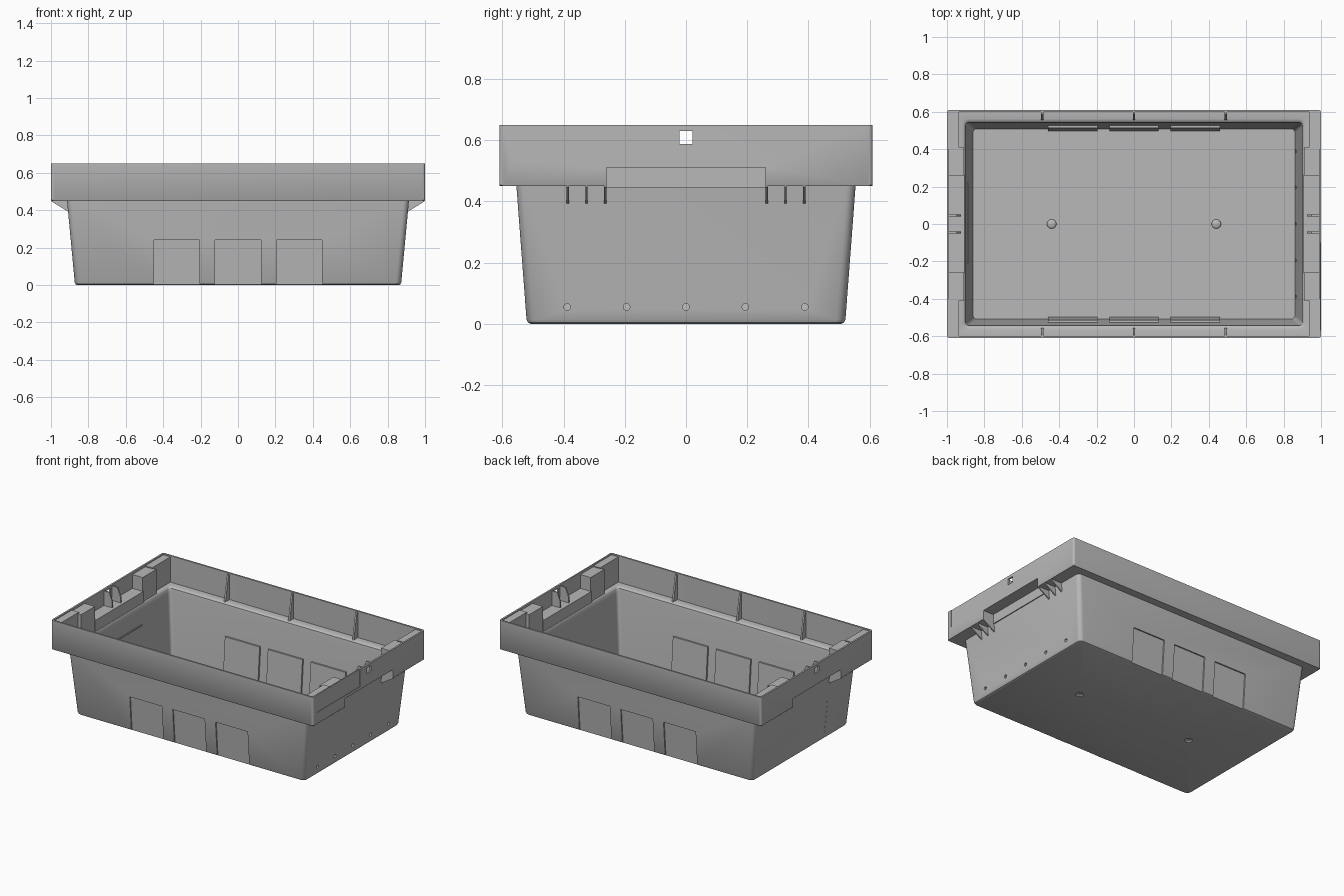
import bpy, bmesh, math
from mathutils import Matrix, Vector

cube = bpy.data.objects.get("Cube")
if cube:
    bpy.data.objects.remove(cube, do_unlink=True)

grey = bpy.data.materials.new("grey plastic")
grey.use_nodes = True
colour = (0.48, 0.48, 0.48, 1)
grey.diffuse_color = colour
grey.node_tree.nodes["Principled BSDF"].inputs["Base Color"].default_value = colour


def make(name, bm):
    bmesh.ops.recalc_face_normals(bm, faces=bm.faces)
    mesh = bpy.data.meshes.new(name)
    bm.to_mesh(mesh)
    bm.free()
    mesh.materials.append(grey)
    obj = bpy.data.objects.new(name, mesh)
    bpy.context.collection.objects.link(obj)
    return obj


def prism(bm, axis, points, lo, hi, sx=1, sy=1):
    """Extrude a side profile along x or y, with optional mirroring."""
    rings = []
    for d in (lo, hi):
        cos = [(d, a, z) if axis == "x" else (a, d, z) for a, z in points]
        rings.append([bm.verts.new((x * sx, y * sy, z)) for x, y, z in cos])
    n = len(points)
    bm.faces.new(rings[0])
    bm.faces.new(rings[1])
    for i in range(n):
        j = (i + 1) % n
        bm.faces.new((rings[0][i], rings[0][j], rings[1][j], rings[1][i]))


def box(bm, x0, x1, y0, y1, z0, z1, sx=1, sy=1):
    prism(bm, "y", [(x0, z0), (x1, z0), (x1, z1), (x0, z1)], y0, y1, sx, sy)


def peg(bm, x, y, z, radius, depth):
    turn = Matrix.Translation((x, y, z)) @ Matrix.Rotation(math.pi / 2, 4, "Y")
    bmesh.ops.create_cone(bm, cap_ends=True, segments=16, radius1=radius,
                          radius2=radius, depth=depth, matrix=turn)


def dome(bm, x, z, height):
    bmesh.ops.create_uvsphere(bm, u_segments=20, v_segments=10, radius=1,
                              matrix=Matrix.Translation((x, 0, z))
                              @ Matrix.Diagonal((0.025, 0.025, height, 1)))


def ring(bm, hx, hy, z, r, steps=6):
    """Rounded rectangle loop."""
    verts = []
    for q, (sx, sy) in enumerate([(1, 1), (-1, 1), (-1, -1), (1, -1)]):
        for k in range(steps + 1):
            a = math.pi / 2 * (q + k / steps)
            verts.append(bm.verts.new((sx * (hx - r) + r * math.cos(a),
                                       sy * (hy - r) + r * math.sin(a), z)))
    return verts


def wall_x(z):
    return 0.872 + 0.042 * z / 0.45


def wall_y(z):
    return 0.52 + 0.034 * z / 0.45


THICK = 0.013
ends = (1, -1)
panels = [(-0.45, -0.205), (-0.122, 0.122), (0.205, 0.45)]

# Tub: outside wall, rim, inside ledge and floor in one closed skin
profile = [(0.860, 0.508, 0, 0.03), (0.868, 0.516, 0.004, 0.03),
           (0.873, 0.521, 0.014, 0.03), (wall_x(0.45), wall_y(0.45), 0.45, 0.03),
           (0.998, 0.608, 0.45, 0.014), (1, 0.61, 0.453, 0.014),
           (1, 0.61, 0.65, 0.014), (0.988, 0.598, 0.65, 0.008),
           (0.988, 0.598, 0.468, 0.008), (0.915, 0.562, 0.468, 0.03),
           (0.907, 0.551, 0.465, 0.026), (0.902, 0.544, 0.458, 0.022),
           (wall_x(0.43) - THICK, wall_y(0.43) - THICK, 0.43, 0.02),
           (wall_x(0.02) - THICK, wall_y(0.02) - THICK, 0.02, 0.02)]
bm = bmesh.new()
rings = [ring(bm, *p) for p in profile]
for a, b in zip(rings, rings[1:]):
    for i in range(len(a)):
        j = (i + 1) % len(a)
        bm.faces.new((a[i], a[j], b[j], b[i]))
bm.faces.new(rings[0])
bm.faces.new(rings[-1])
tub = make("tub", bm)

# Cutter: handle openings, rim holes, outside panels, drain holes, label recess
bm = bmesh.new()
for s in ends:
    box(bm, 0.92, 1.05, -0.26, 0.26, 0.42, 0.51, s)
    box(bm, 0.95, 1.05, -0.022, 0.022, 0.588, 0.63, s)
    dome(bm, s * 0.44, 0, 0.008)
    for lo, hi in panels:
        prism(bm, "x", [(wall_y(-0.02) - 0.009, -0.02), (0.58, -0.02),
                        (0.58, 0.24), (wall_y(0.24) - 0.009, 0.24)], lo, hi, 1, s)
for i in range(-2, 3):
    peg(bm, 0.87, i * 0.194, 0.055, 0.011, 0.06)
for i in range(7):
    z = 0.05 + i * 0.035
    peg(bm, -wall_x(z), -0.26, z, 0.005, 0.012)
box(bm, 0.997, 1.02, -0.57, -0.10, 0.53, 0.67)
cutter = make("cutter", bm)
cutter.hide_render = True
cut = tub.modifiers.new("cut", "BOOLEAN")
cut.operation = "DIFFERENCE"
cut.solver = "EXACT"
cut.object = cutter
bpy.ops.object.select_all(action="DESELECT")
bpy.context.view_layer.objects.active = tub
tub.select_set(True)
bpy.ops.object.modifier_apply(modifier=cut.name)
bpy.data.objects.remove(cutter, do_unlink=True)
bpy.ops.object.shade_smooth_by_angle(angle=math.radians(35))

# Raised panels inside the long walls
bm = bmesh.new()
for s in ends:
    for lo, hi in panels:
        face = [(wall_y(z) - THICK + d, z) for z, d in
                ((0.015, 0.002), (0.25, 0.002), (0.25, -0.012), (0.015, -0.012))]
        prism(bm, "x", face, lo - 0.01, hi + 0.01, 1, s)
make("inner_panels", bm)

# Tapered ribs between ledge and rim on the long walls
bm = bmesh.new()
for s in ends:
    for x in (-0.49, 0, 0.49):
        prism(bm, "x", [(0.554, 0.462), (0.6, 0.462), (0.6, 0.642), (0.588, 0.642)],
              x - 0.006, x + 0.006, 1, s)
make("rim_ribs", bm)

# Corner pads and handle posts at both ends
bm = bmesh.new()
for sx in ends:
    for sy in ends:
        box(bm, 0.935, 0.99, 0.40, 0.60, 0.46, 0.642, sx, sy)
        box(bm, 0.91, 0.99, 0.26, 0.41, 0.455, 0.635, sx, sy)
make("end_blocks", bm)

# Handle shelf with its back wall and the two ribs beside the square hole
bm = bmesh.new()
for s in ends:
    box(bm, 0.905, 0.92, -0.265, 0.265, 0.445, 0.54, s)
    box(bm, 0.905, 0.99, -0.265, 0.265, 0.51, 0.54, s)
    for y in (-0.045, 0.045):
        prism(bm, "y", [(0.925, 0.535), (0.99, 0.535), (0.99, 0.64), (0.95, 0.64),
                        (0.925, 0.58)], y - 0.005, y + 0.005, s)
make("handle_shelves", bm)

# Triangular gussets below the rim at both ends
bm = bmesh.new()
for sx in ends:
    for sy in ends:
        for y in (0.264, 0.325, 0.386):
            prism(bm, "y", [(0.905, 0.455), (0.998, 0.455), (0.998, 0.447),
                            (0.905, 0.39)], y - 0.004, y + 0.004, sx, sy)
make("gussets", bm)

# Domes on the floor and a thin rib on one end wall
bm = bmesh.new()
for s in ends:
    dome(bm, s * 0.44, 0.02, 0.01)
floor_domes = make("floor_domes", bm)
for poly in floor_domes.data.polygons:
    poly.use_smooth = True
bm = bmesh.new()
inner = wall_x(0.33) - THICK
box(bm, inner - 0.006, inner + 0.004, -0.21, 0.22, 0.325, 0.333, -1)
make("end_wall_rib", bm)
